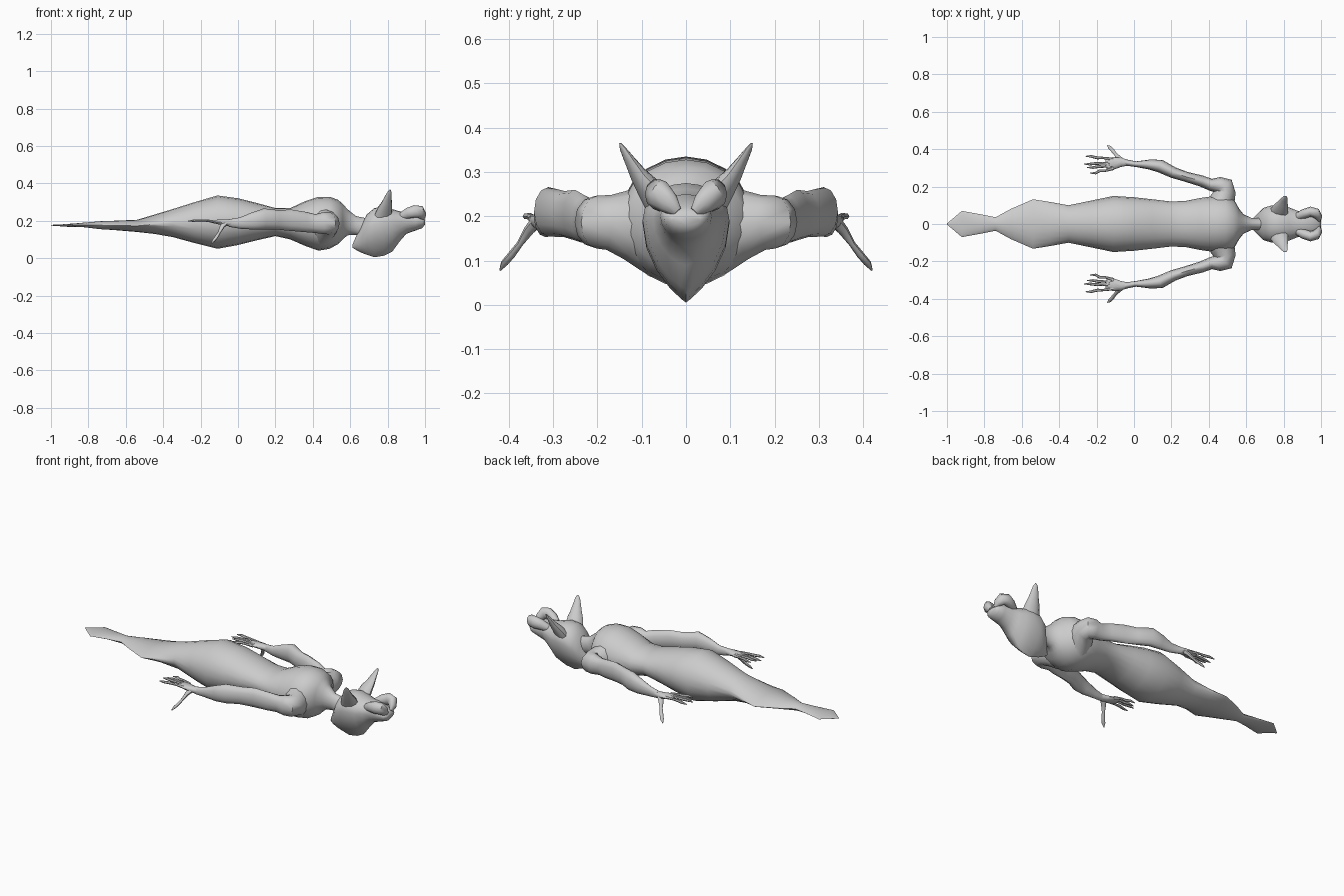
import bpy, bmesh, math
from mathutils import Vector

grey = bpy.data.materials.new("plain grey")
grey.diffuse_color = (0.6, 0.6, 0.6, 1)


def skin(name, rings, angle=50):
    """Bridge equal-sized rings of points into one closed, smooth part."""
    bm = bmesh.new()
    loops = [[bm.verts.new(p) for p in r] for r in rings]
    n = len(loops[0])
    for a, b in zip(loops, loops[1:]):
        for i in range(n):
            bm.faces.new((a[i], a[(i + 1) % n], b[(i + 1) % n], b[i]))
    bm.faces.new(loops[0][::-1])
    bm.faces.new(loops[-1])
    bmesh.ops.recalc_face_normals(bm, faces=bm.faces)
    me = bpy.data.meshes.new(name)
    bm.to_mesh(me)
    bm.free()
    me.materials.append(grey)
    ob = bpy.data.objects.new(name, me)
    bpy.context.collection.objects.link(ob)
    bpy.context.view_layer.objects.active = ob
    ob.select_set(True)
    bpy.ops.object.shade_smooth_by_angle(angle=math.radians(angle))
    ob.select_set(False)
    return ob


def section(x, w, top, bottom, mid=0.5, thin=1.0, keel=1.0, n=20):
    """Cross-section at x; thin sharpens the side edges, keel narrows the underside."""
    zm = bottom + (top - bottom) * mid
    pts = []
    for i in range(n):
        c, s = math.cos(math.tau * i / n), math.sin(math.tau * i / n)
        y = w * math.copysign(abs(c) ** (keel if s < 0 else 1), c)
        z = math.copysign(abs(s) ** thin, s) * ((top - zm) if s > 0 else (zm - bottom))
        pts.append((x, y, zm + z))
    return pts


def tube(name, path, n=10):
    """Limb along points (x, y, z, sideways radius, upright radius), plus its mirror."""
    pos = [Vector(p[:3]) for p in path]
    for side, label in ((1, "left_"), (-1, "right_")):
        rings = []
        for i, p in enumerate(path):
            t = (pos[min(i + 1, len(pos) - 1)] - pos[max(i - 1, 0)]).normalized()
            u = t.cross(Vector((0, 0, 1))).normalized()
            v = u.cross(t)
            ring = []
            for k in range(n):
                a = math.tau * k / n
                q = pos[i] + u * p[3] * math.cos(a) + v * p[4] * math.sin(a)
                ring.append((q.x, q.y * side, q.z))
            rings.append(ring)
        skin(label + name, rings)


# Torso, finned tail and neck
skin("body", [section(*s) for s in (
    (-1.0, .003, .178, .174),
    (-.92, .07, .182, .168, .5, 1.6),
    (-.82, .052, .19, .165, .5, 1.5),
    (-.74, .036, .197, .155, .5, 1.4),
    (-.66, .08, .20, .15, .5, 1.8),
    (-.54, .132, .205, .14, .5, 1.9),
    (-.45, .118, .232, .13, .5, 1.6),
    (-.35, .10, .262, .113, .5, 1.2),
    (-.23, .125, .30, .08),
    (-.11, .15, .335, .05),
    (0, .143, .32, .07),
    (.1, .132, .295, .095),
    (.2, .12, .268, .118),
    (.28, .124, .268, .10),
    (.36, .14, .305, .065),
    (.43, .15, .328, .04),
    (.49, .15, .328, .05),
    (.535, .13, .312, .075),
    (.56, .085, .29, .10),
    (.585, .052, .262, .122),
    (.63, .032, .225, .125),
    (.70, .035, .21, .10))])

# Head with keeled underside and muzzle
skin("head", [section(*s) for s in (
    (.613, .008, .075, .055),
    (.635, .03, .125, .042, .6, 1, 1.2),
    (.665, .06, .19, .027, .6, 1, 1.5),
    (.69, .085, .235, .018, .65, 1, 1.7),
    (.73, .098, .268, .005, .68, 1, 1.8),
    (.78, .098, .275, .013, .68, 1, 1.8),
    (.825, .09, .262, .035, .68, 1, 1.6),
    (.865, .074, .25, .09, .65, 1, 1.3),
    (.90, .062, .25, .13, .6),
    (.95, .058, .235, .148, .6),
    (.985, .05, .22, .16, .6),
    (1.0, .035, .205, .18, .6))])

# Lobes on the muzzle
tube("muzzle_lobe", [(.875, .04, .225, .02, .02), (.91, .055, .24, .026, .03),
                     (.945, .066, .25, .027, .035), (.972, .058, .248, .027, .034),
                     (.987, .038, .228, .02, .025), (.99, .02, .21, .008, .012)])

# Pointed ears
tube("ear", [(.775, .06, .225, .05, .03), (.785, .085, .265, .042, .026),
             (.795, .108, .295, .03, .018), (.803, .128, .328, .02, .011),
             (.81, .142, .352, .013, .006), (.813, .149, .365, .003, .002)])

# Arms from the shoulder to the wrist
tube("arm", [(.455, .08, .175, .075, .105), (.475, .135, .182, .066, .078),
             (.488, .175, .186, .056, .062), (.485, .2, .187, .052, .06),
             (.455, .208, .187, .044, .058), (.41, .21, .185, .032, .05),
             (.36, .23, .193, .03, .054), (.28, .252, .203, .027, .057),
             (.21, .275, .205, .03, .052), (.14, .31, .21, .035, .056),
             (.08, .318, .198, .026, .046), (.01, .32, .187, .015, .03),
             (-.05, .33, .188, .017, .02)], 12)

# Palm
tube("palm", [(-.03, .328, .188, .015, .02), (-.07, .33, .19, .025, .018),
              (-.11, .325, .194, .033, .012), (-.15, .32, .197, .026, .006)])

# Four fingers: knuckle y, tip x, tip y
for i, (ky, tx, ty) in enumerate(((.345, -.26, .362), (.328, -.268, .32),
                                 (.312, -.25, .302), (.298, -.235, .272))):
    mx, my = (tx - .11) / 2, (ky + ty) / 2
    tube("finger_%d" % (i + 1), [(-.11, ky, .195, .01, .01), (mx + .02, my, .2, .006, .006),
                                 (mx - .01, my, .2, .008, .008),
                                 (tx + .03, ty, .2, .007, .007), (tx, ty, .198, .002, .002)], 6)

# Thumb hanging outward and down
tube("thumb", [(-.065, .335, .19, .017, .014), (-.085, .355, .168, .014, .011),
               (-.1, .375, .138, .008, .007), (-.115, .394, .113, .01, .008),
               (-.13, .41, .094, .01, .007), (-.142, .42, .078, .002, .002)], 8)
